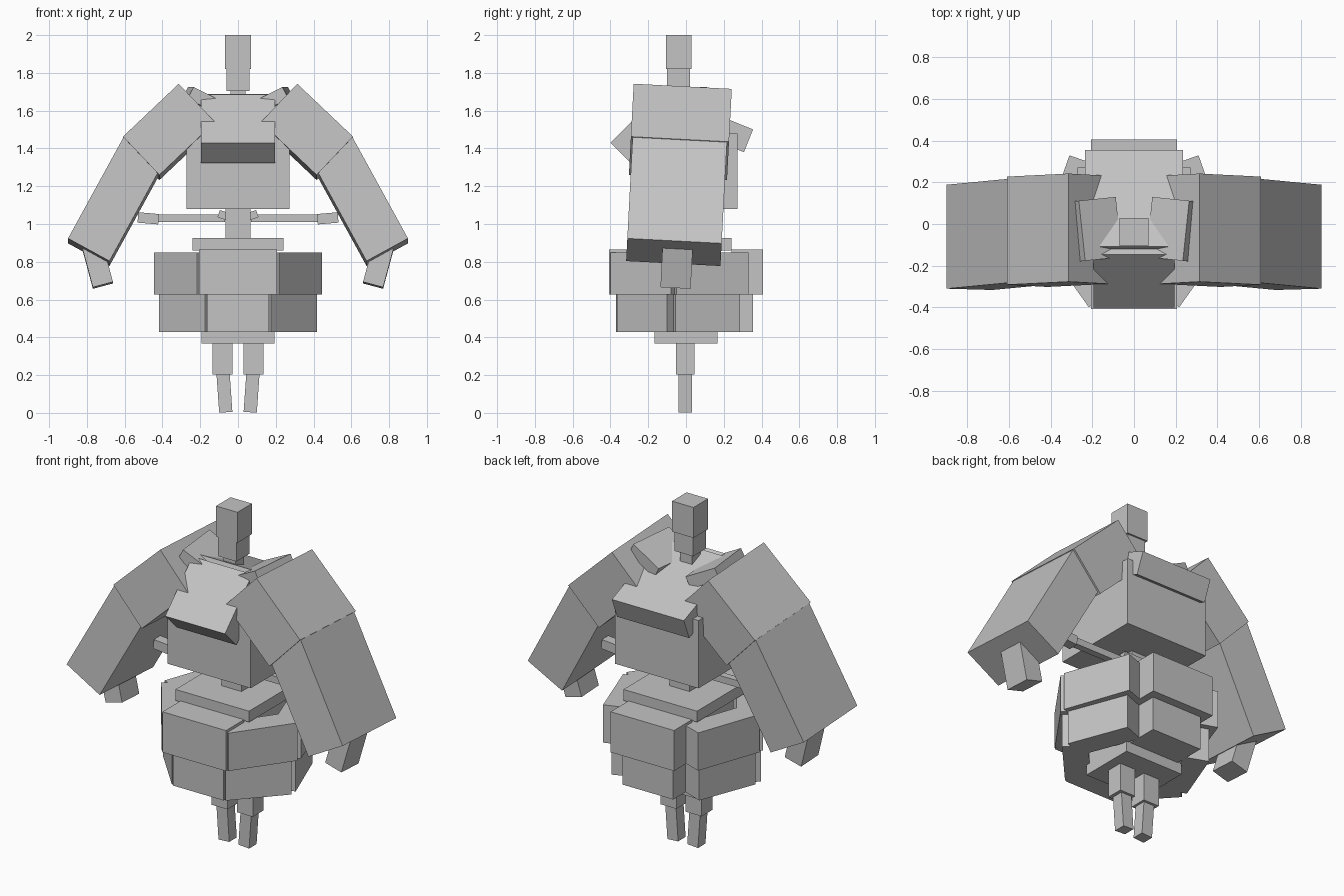
import bpy
from math import radians, atan2, hypot
from mathutils import Matrix, Vector

cube = bpy.data.objects.get("Cube")
if cube:
    bpy.data.objects.remove(cube, do_unlink=True)

grey = bpy.data.materials.new("plain_grey")
grey.use_nodes = True
colour = (0.55, 0.55, 0.55, 1)
grey.diffuse_color = colour
grey.node_tree.nodes["Principled BSDF"].inputs["Base Color"].default_value = colour


def rot(axis, degrees):
    return Matrix.Rotation(radians(degrees), 4, axis)


def box(name, centre, size, turn=Matrix()):
    """A box of the given size, turned about its centre."""
    bpy.ops.mesh.primitive_cube_add(size=1)
    ob = bpy.context.object
    ob.name = ob.data.name = name
    ob.data.transform(Matrix.Translation(centre) @ turn @ Matrix.Diagonal((*size, 1)))
    ob.data.materials.append(grey)
    return ob


def span(name, x, y, z):
    """An upright box given by its half width and its y and z ranges."""
    return box(name, (0, (y[0] + y[1]) / 2, (z[0] + z[1]) / 2),
               (2 * x, y[1] - y[0], z[1] - z[0]))


def pair(name, centre, size, turn=Matrix()):
    """A box on the left and its mirror image on the right."""
    left = box("left_" + name, centre, size, turn)
    right = left.copy()
    right.data = left.data.copy()
    right.name = right.data.name = "right_" + name
    right.data.transform(Matrix.Scale(-1, 4, (1, 0, 0)))
    right.data.flip_normals()
    bpy.context.collection.objects.link(right)


def panel_pair(name, start, end, z, thick=0.14):
    """Skirt panels whose outer face runs from start to end, seen from above."""
    a, b = Vector(start), Vector(end)
    along = b - a
    inward = Vector((-along.y, along.x)).normalized() * thick / 2
    mid = (a + b) / 2 + inward
    pair(name, (mid.x, mid.y, sum(z) / 2), (along.length, thick, z[1] - z[0]),
         Matrix.Rotation(atan2(along.y, along.x), 4, 'Z'))


# Head and neck
span("head", 0.07, (-0.105, 0.03), (1.82, 2.0))
span("neck", 0.06, (-0.1, 0.02), (1.705, 1.82))
span("neck_base", 0.04, (-0.08, 0.0), (1.62, 1.705))

# Chest with its sloping plates and collar pads
span("chest", 0.272, (-0.27, 0.272), (1.08, 1.48))
box("chest_plate", (0, -0.22, 1.504), (0.39, 0.36, 0.15), rot('X', 45))
box("back_plate", (0, 0.099, 1.534), (0.47, 0.5, 0.13), rot('X', -22))
pair("collar_pad", (0.177, -0.025, 1.649), (0.2, 0.29, 0.07),
     rot('Z', -6) @ rot('Y', -27))

# Large armoured arms and hands
lean = rot('X', -3)
pair("upper_arm", (0.365, -0.03, 1.4875), (0.407, 0.52, 0.28), lean @ rot('Y', 43.5))
pair("forearm", (0.6425, -0.05, 1.12), (0.615, 0.5, 0.25), lean @ rot('Y', 61.3))
pair("hand", (0.754, -0.047, 0.82), (0.11, 0.16, 0.3), lean @ rot('Y', 15))

# Waist with thin side rods
span("spine", 0.065, (-0.06, 0.06), (0.9, 1.1))
pair("spine_wing", (0.06, 0, 1.04), (0.09, 0.09, 0.04), rot('Y', -20))
pair("side_rod", (0.25, 0, 1.03), (0.36, 0.04, 0.04))
pair("rod_end", (0.475, 0, 1.03), (0.11, 0.06, 0.055), rot('Y', -5))

# Hips and belt
span("belt", 0.24, (-0.24, 0.24), (0.86, 0.925))
span("pelvis", 0.192, (-0.167, 0.167), (0.367, 0.86))

# Two tiers of skirt panels
upper, lower = (0.627, 0.85), (0.428, 0.63)
span("upper_front_panel", 0.207, (-0.408, -0.24), (0.627, 0.866))
span("upper_back_panel", 0.207, (0.24, 0.407), (0.627, 0.866))
span("lower_front_panel", 0.165, (-0.37, -0.16), lower)
span("lower_back_panel", 0.165, (0.16, 0.355), lower)
panel_pair("upper_front_side_panel", (0.217, -0.4), (0.445, -0.08), upper)
panel_pair("upper_back_side_panel", (0.445, -0.05), (0.31, 0.33), upper)
panel_pair("lower_front_side_panel", (0.175, -0.365), (0.418, -0.1), lower)
panel_pair("lower_back_side_panel", (0.415, -0.055), (0.285, 0.285), lower)

# Legs
pair("thigh", (0.082, -0.004, 0.29), (0.104, 0.1, 0.175))
pair("shin", (0.072, -0.004, 0.108), (0.07, 0.07, 0.21), rot('Y', 4))
